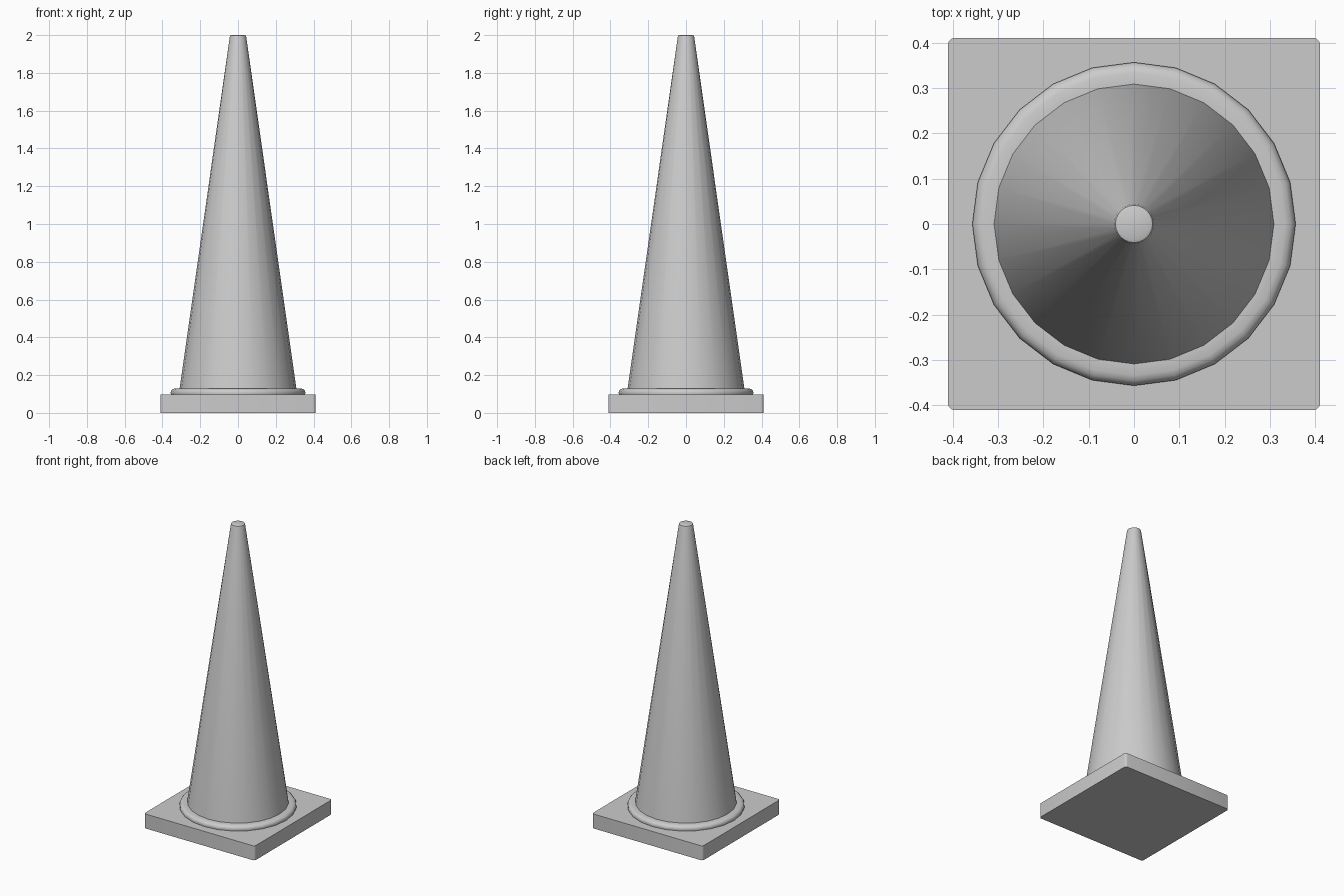
import bpy, bmesh, math

if "Cube" in bpy.data.objects:
    bpy.data.objects.remove(bpy.data.objects["Cube"])

SIDES = 24


def finish(name, bm, angle=35):
    bmesh.ops.recalc_face_normals(bm, faces=bm.faces)
    mesh = bpy.data.meshes.new(name)
    bm.to_mesh(mesh)
    bm.free()
    obj = bpy.data.objects.new(name, mesh)
    bpy.context.collection.objects.link(obj)
    bpy.ops.object.select_all(action='DESELECT')
    obj.select_set(True)
    bpy.context.view_layer.objects.active = obj
    bpy.ops.object.shade_smooth_by_angle(angle=math.radians(angle))
    return obj


def lathe(name, profile):
    """Revolve (radius, z) points around z and cap both ends."""
    bm = bmesh.new()
    rings = []
    for r, z in profile:
        rings.append([bm.verts.new((r * math.cos(2 * math.pi * i / SIDES),
                                    r * math.sin(2 * math.pi * i / SIDES), z))
                      for i in range(SIDES)])
    for a, b in zip(rings, rings[1:]):
        for i in range(SIDES):
            j = (i + 1) % SIDES
            bm.faces.new((a[i], a[j], b[j], b[i]))
    bm.faces.new(rings[0])
    bm.faces.new(rings[-1])
    return finish(name, bm)


# Square base slab with slightly rounded vertical corners
HALF, HEIGHT = 0.411, 0.097
bm = bmesh.new()
bmesh.ops.create_cube(bm, size=1)
for v in bm.verts:
    v.co = (v.co.x * 2 * HALF, v.co.y * 2 * HALF, (v.co.z + 0.5) * HEIGHT)
uprights = [e for e in bm.edges
            if abs(e.verts[0].co.z - e.verts[1].co.z) > 0.01]
bmesh.ops.bevel(bm, geom=uprights, offset=0.015, segments=3,
                profile=0.5, affect='EDGES')
finish("base_slab", bm)

# Rounded collar and tapered cone in one turned profile
lathe("cone_body", [
    (0.355, HEIGHT), (0.357, 0.107), (0.354, 0.117), (0.346, 0.125),
    (0.334, 0.129), (0.309, 0.129),
    (0.044, 1.988), (0.041, 1.997), (0.034, 2.0),
])
